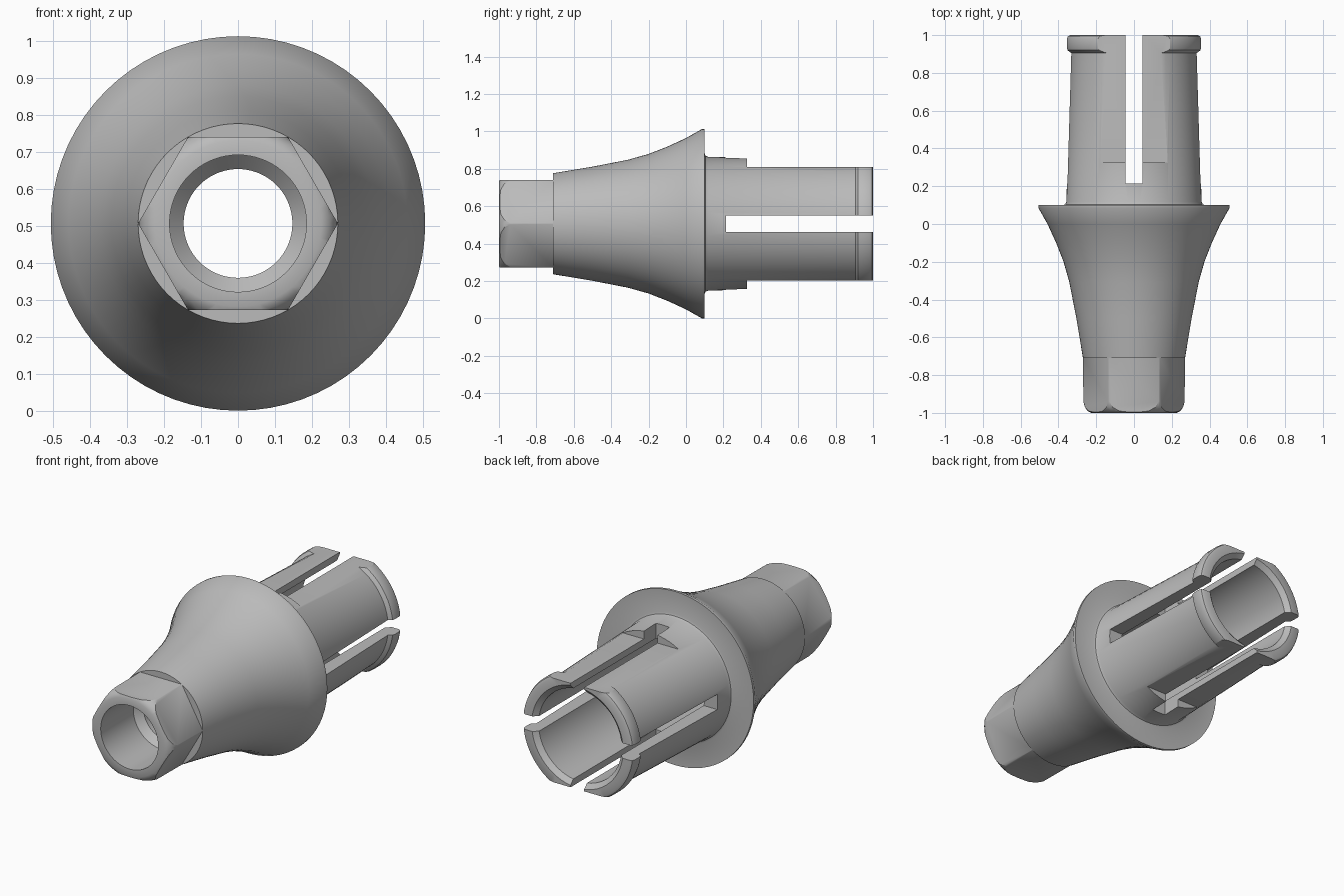
import bpy, bmesh, math
from mathutils import Matrix, Vector

if "Cube" in bpy.data.objects:
    bpy.data.objects.remove(bpy.data.objects["Cube"], do_unlink=True)

AXIS_Z = 0.506
SEGMENTS = 72

metal = bpy.data.materials.new("satin grey metal")
metal.use_nodes = True
GREY = (0.5, 0.5, 0.5, 1)
metal.diffuse_color = GREY
metal.node_tree.nodes["Principled BSDF"].inputs["Base Color"].default_value = GREY


def add_object(name, bm):
    bmesh.ops.recalc_face_normals(bm, faces=bm.faces)
    mesh = bpy.data.meshes.new(name)
    bm.to_mesh(mesh)
    bm.free()
    obj = bpy.data.objects.new(name, mesh)
    bpy.context.collection.objects.link(obj)
    obj.data.materials.append(metal)
    return obj


def revolve(name, profile):
    """Closed (radius, y) profile turned around the y axis."""
    bm = bmesh.new()
    rings = []
    for i in range(SEGMENTS):
        a = 2 * math.pi * i / SEGMENTS
        rings.append([bm.verts.new((r * math.cos(a), y, AXIS_Z + r * math.sin(a)))
                      for r, y in profile])
    n = len(profile)
    for i, ring in enumerate(rings):
        following = rings[(i + 1) % SEGMENTS]
        for j in range(n):
            k = (j + 1) % n
            bm.faces.new((ring[j], ring[k], following[k], following[j]))
    return add_object(name, bm)


def cut_box(target, size, centre, turn=0):
    """Subtract a box placed relative to the axis and turned around it."""
    bm = bmesh.new()
    place = (Matrix.Translation((0, 0, AXIS_Z)) @ Matrix.Rotation(turn, 4, 'Y')
             @ Matrix.Translation(centre) @ Matrix.Diagonal((*size, 1)))
    bmesh.ops.create_cube(bm, size=1, matrix=place)
    cutter = add_object("cutter", bm)
    cutter.hide_render = True
    mod = target.modifiers.new("cut", 'BOOLEAN')
    mod.operation = 'DIFFERENCE'
    mod.solver = 'EXACT'
    mod.object = cutter
    bpy.context.view_layer.objects.active = target
    bpy.ops.object.modifier_apply(modifier=mod.name)
    bpy.data.objects.remove(cutter, do_unlink=True)


# Rounded nose, flared collar, tapered sleeve with a lip, then the stepped bore
nose = [(0.185, -1), (0.225, -1), (0.246, -0.99), (0.26, -0.97), (0.268, -0.94), (0.27, -0.71)]
flare = [(0.271, -0.705), (0.305, -0.5), (0.342, -0.31), (0.373, -0.2), (0.412, -0.1),
         (0.458, 0), (0.506, 0.085), (0.506, 0.1)]
sleeve = [(0.375, 0.1), (0.364, 0.104), (0.358, 0.118), (0.335, 0.905), (0.343, 0.91),
          (0.355, 0.92), (0.359, 0.935), (0.359, 0.98), (0.353, 0.994), (0.34, 1)]
bore = [(0.295, 1), (0.268, 0.975), (0.268, -0.3), (0.147, -0.42), (0.147, -0.66), (0.185, -0.7)]
abutment = revolve("abutment", nose + flare + sleeve + bore)

# Hexagonal drive
for side in range(6):
    cut_box(abutment, (0.6, 0.39, 0.2), (0, -0.905, 0.334), side * math.pi / 3)

# Flats above and below the sleeve
for side in (0, math.pi):
    cut_box(abutment, (0.8, 0.78, 0.2), (0, 0.715, 0.403), side)

# Crossed slots that split the sleeve into four fingers
for turn in (0, math.pi / 2):
    cut_box(abutment, (0.088, 0.885, 1), (0, 0.6575, 0), turn)

bpy.ops.object.select_all(action='DESELECT')
abutment.select_set(True)
bpy.context.view_layer.objects.active = abutment
bpy.ops.object.shade_smooth_by_angle(angle=math.radians(30))
